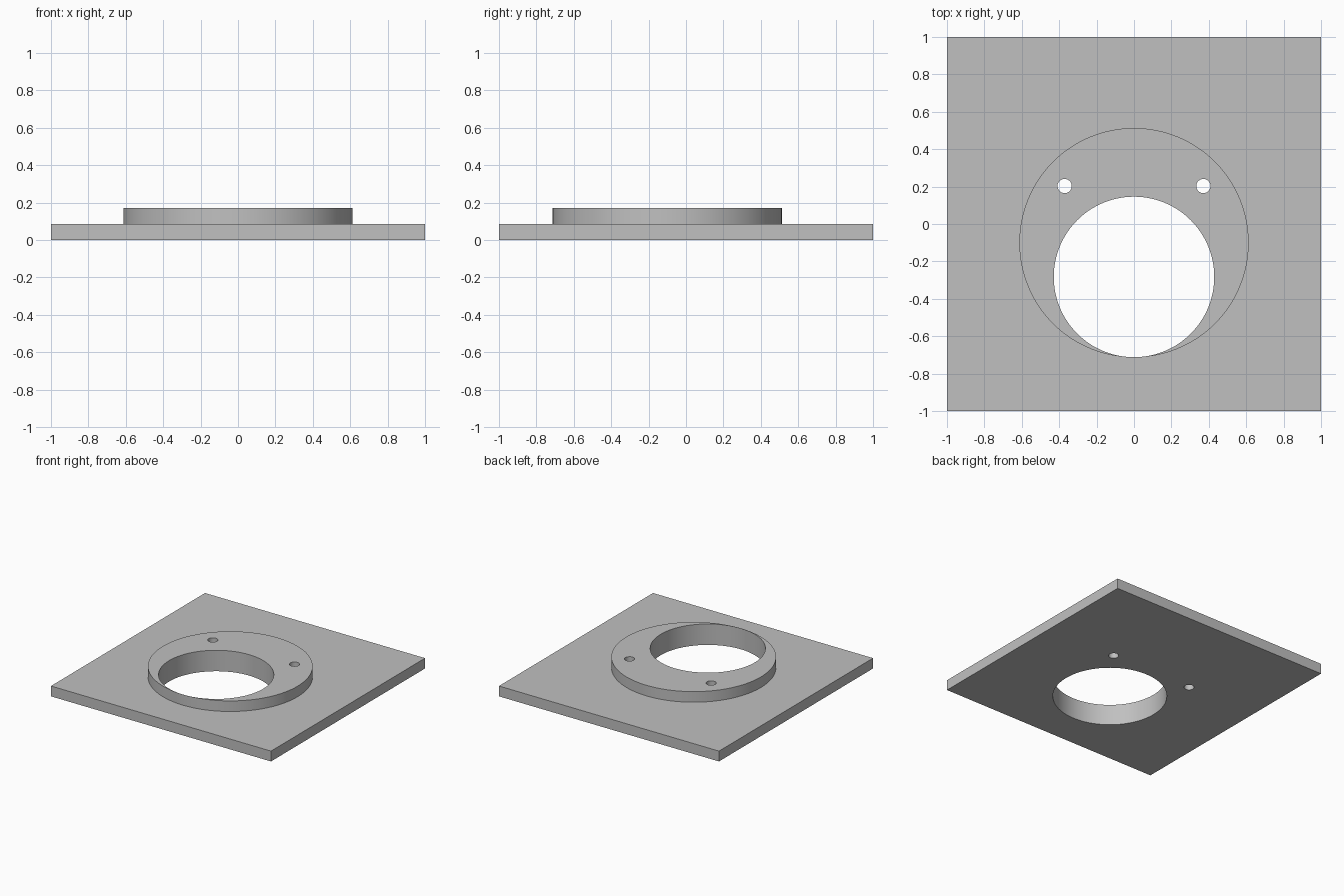
import bpy
import math

cube = bpy.data.objects.get("Cube")
if cube:
    bpy.data.objects.remove(cube, do_unlink=True)

# Single grey material
grey = bpy.data.materials.new("plain grey")
grey.use_nodes = True
colour = (0.53, 0.53, 0.53, 1)
grey.diffuse_color = colour
grey.node_tree.nodes["Principled BSDF"].inputs["Base Color"].default_value = colour

PLATE_TOP, BOSS_TOP = 0.085, 0.172


def cylinder(name, x, y, radius, bottom, top, sides):
    bpy.ops.mesh.primitive_cylinder_add(
        vertices=sides, radius=radius, depth=top - bottom,
        location=(x, y, (bottom + top) / 2))
    obj = bpy.context.object
    obj.name = name
    obj.data.materials.append(grey)
    return obj


def combine(target, tool, operation):
    mod = target.modifiers.new(tool.name, "BOOLEAN")
    mod.operation = operation
    mod.solver = "EXACT"
    mod.object = tool
    bpy.context.view_layer.objects.active = target
    bpy.ops.object.modifier_apply(modifier=mod.name)
    bpy.data.objects.remove(tool, do_unlink=True)


# Square base plate
bpy.ops.mesh.primitive_cube_add(size=2, location=(0, 0, PLATE_TOP / 2))
plate = bpy.context.object
plate.name = "mounting_plate"
plate.scale.z = PLATE_TOP / 2
bpy.ops.object.transform_apply(location=True, scale=True)
plate.data.materials.append(grey)

# Raised round boss, rooted in the plate
combine(plate, cylinder("boss", 0, -0.1, 0.613, PLATE_TOP / 2, BOSS_TOP, 128), "UNION")

# Large off-centre bore, almost touching the front rim of the boss
combine(plate, cylinder("bore", 0, -0.283, 0.429, -0.1, 0.3, 128), "DIFFERENCE")

# Pair of screw holes
for side in (-1, 1):
    combine(plate, cylinder("screw_hole", side * 0.371, 0.203, 0.038, -0.1, 0.3, 48), "DIFFERENCE")

# Smooth round walls, sharp rims
bpy.ops.object.select_all(action="DESELECT")
plate.select_set(True)
bpy.context.view_layer.objects.active = plate
bpy.ops.object.shade_smooth_by_angle(angle=math.radians(30))
